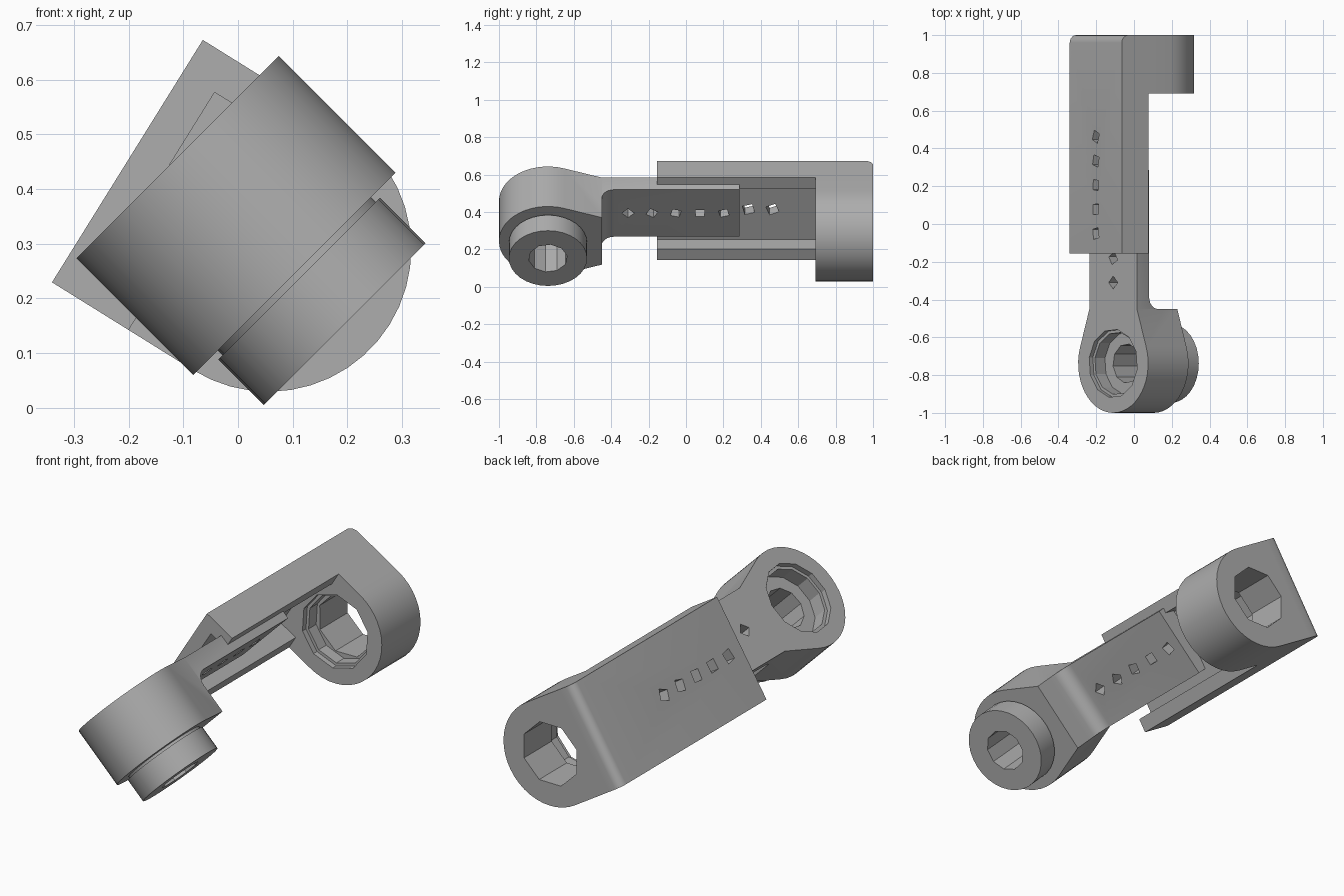
import bpy, bmesh, math
from mathutils import Matrix

cube = bpy.data.objects.get("Cube")
if cube:
    bpy.data.objects.remove(cube, do_unlink=True)

grey = bpy.data.materials.new("plain grey")
grey.use_nodes = True
colour = (0.42, 0.42, 0.42, 1)
grey.diffuse_color = colour
grey.node_tree.nodes["Principled BSDF"].inputs["Base Color"].default_value = colour

# Each link is built in its own frame: X = thickness, Y = length, Z = width


def prism(name, outline, axis, lo, hi):
    """Extrude a 2D outline along a local axis from lo to hi."""
    place = {"X": lambda p, q, h: (h, p, q), "Y": lambda p, q, h: (p, h, q),
             "Z": lambda p, q, h: (p, q, h)}[axis]
    bm = bmesh.new()
    face = bm.faces.new([bm.verts.new(place(p, q, lo)) for p, q in outline])
    ext = bmesh.ops.extrude_face_region(bm, geom=[face])
    move = place(0, 0, hi - lo)
    bmesh.ops.translate(bm, vec=move, verts=[v for v in ext["geom"] if isinstance(v, bmesh.types.BMVert)])
    bmesh.ops.recalc_face_normals(bm, faces=bm.faces)
    mesh = bpy.data.meshes.new(name)
    bm.to_mesh(mesh)
    bm.free()
    ob = bpy.data.objects.new(name, mesh)
    bpy.context.collection.objects.link(ob)
    return ob


def arc(cx, cy, r, start, end, n):
    return [(cx + r * math.cos(math.radians(start + (end - start) * i / n)),
             cy + r * math.sin(math.radians(start + (end - start) * i / n))) for i in range(n + 1)]


def disc(cx, cy, r, n, turn=0):
    return arc(cx, cy, r, turn, turn + 360, n)[:-1]


def rect(x0, x1, y0, y1):
    return [(x0, y0), (x1, y0), (x1, y1), (x0, y1)]


def combine(ob, other, operation):
    mod = ob.modifiers.new(operation, "BOOLEAN")
    mod.operation, mod.solver, mod.object = operation, "EXACT", other
    bpy.context.view_layer.objects.active = ob
    bpy.ops.object.modifier_apply(modifier=mod.name)
    bpy.data.objects.remove(other, do_unlink=True)


def finish(ob, tilt):
    ob.data.transform(Matrix.Rotation(tilt, 4, "Y"))
    ob.data.materials.clear()
    ob.data.materials.append(grey)
    bpy.ops.object.select_all(action="DESELECT")
    ob.select_set(True)
    bpy.context.view_layer.objects.active = ob
    bpy.ops.object.shade_smooth_by_angle(angle=math.radians(28))


# Front link: round head tapering into a flat bar
HY, HZ = -0.738, 0.246
outline = arc(HY, HZ, 0.262, 71, 289, 28) + [(-0.45, HZ - 0.178), (-0.45, HZ + 0.178)]
front = prism("front_link", outline, "X", -0.402, -0.1)
bar = [(-0.402, -0.5), (-0.2, -0.5), (-0.2, -0.45)]
bar += arc(-0.246, -0.385, 0.065, 270, 180, 6) + [(-0.311, 0.285), (-0.402, 0.285)]
combine(front, prism("bar", bar, "Z", HZ - 0.178, HZ + 0.178), "UNION")

# Boss with a narrow neck under the head
combine(front, prism("neck", disc(HY, HZ, 0.198, 32), "X", -0.15, -0.08), "UNION")
combine(front, prism("boss", disc(HY, HZ, 0.209, 32), "X", -0.088, 0.03), "UNION")

# Stepped socket and bore through the head
for r, n, lo, hi in ((0.182, 12, -0.5, -0.375), (0.166, 12, -0.45, -0.3), (0.104, 10, -0.4, 0.1)):
    combine(front, prism("cutter", disc(HY, HZ, r, n, 10), "X", lo, hi), "DIFFERENCE")

# Row of small holes along the bar
for i in range(5):
    combine(front, prism("cutter", disc(-0.31 + 0.128 * i, HZ, 0.034, 4, 15 * i), "X", -0.45, -0.25),
            "DIFFERENCE")
finish(front, math.radians(45))

# Rear link: channelled plate with one rounded end edge
RX, RZ, R = -0.106, 0.276, 0.261
plate = [(-0.245, -0.155), (-0.245, 0.99), (-0.3, 1.0)]
plate += arc(-0.37, 0.96, 0.04, 90, 180, 5) + [(-0.41, -0.155)]
rear = prism("rear_link", plate, "Z", RZ - R, RZ + R)

# Rear head: round eye joined to the plate
eye = arc(RX, RZ, R, -90, 90, 22) + [(-0.33, RZ + R), (-0.33, RZ - R)]
combine(rear, prism("eye", eye, "Y", 0.692, 1.0), "UNION")

# Sliding channel
combine(rear, prism("cutter", rect(-0.341, -0.2, -0.3, 0.692), "Z", RZ - 0.191, RZ + 0.191), "DIFFERENCE")

# Stepped bore through the eye
for r, n, lo, hi in ((0.187, 10, 0.6, 0.72), (0.172, 10, 0.65, 0.78), (0.158, 8, 0.7, 1.1)):
    combine(rear, prism("cutter", disc(RX, RZ, r, n, 10), "Y", lo, hi), "DIFFERENCE")

# Row of small holes along the plate
for i in range(5):
    combine(rear, prism("cutter", disc(-0.05 + 0.128 * i, RZ, 0.038, 4, 35 + 8 * i), "X", -0.5, -0.25),
            "DIFFERENCE")
finish(rear, math.radians(31.9))
